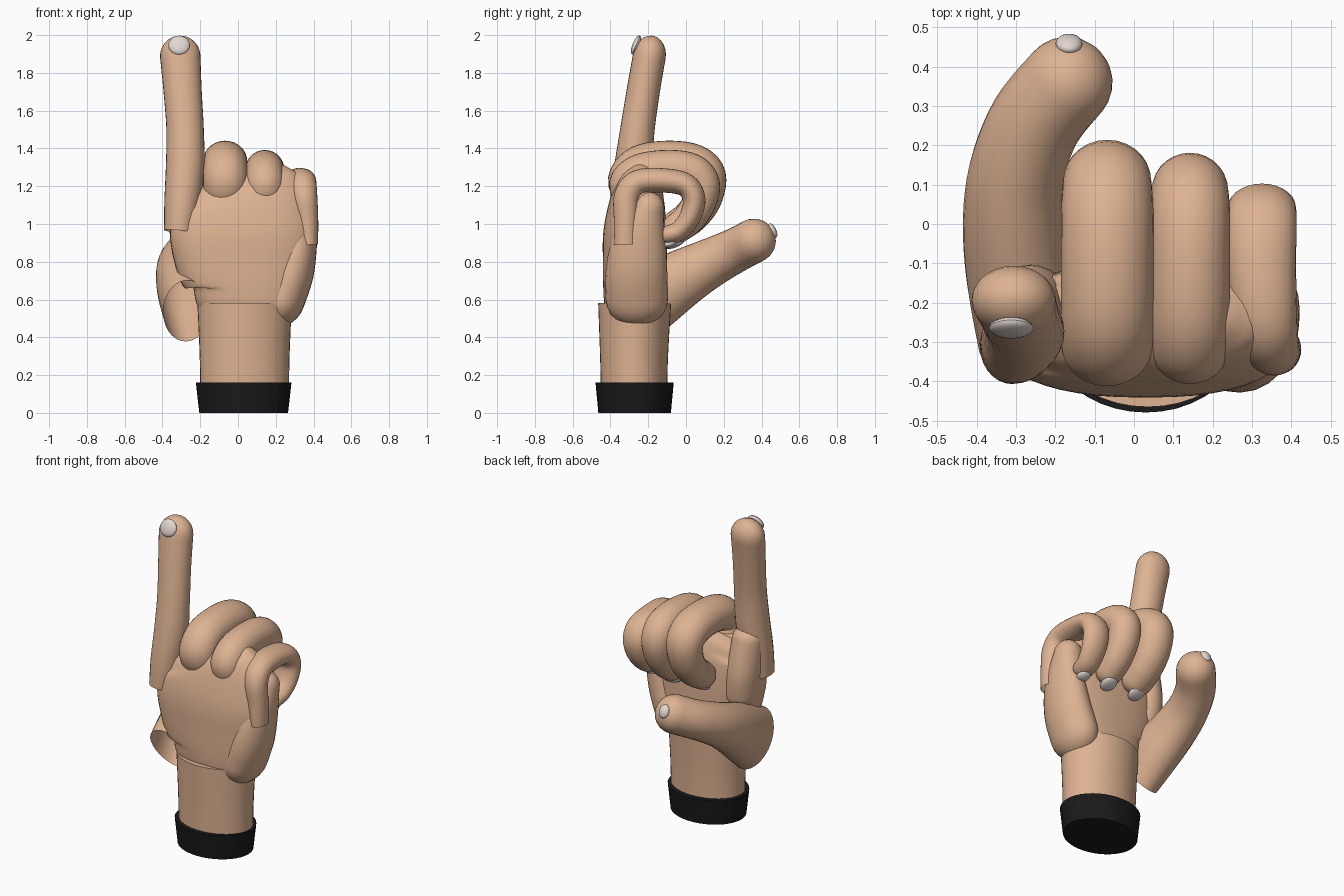
import bpy, bmesh, math
from mathutils import Vector, Matrix


def material(name, rgb):
    m = bpy.data.materials.new(name)
    m.diffuse_color = (*rgb, 1)
    return m


SKIN = material("skin", (0.73, 0.45, 0.29))
NAIL = material("nail", (0.76, 0.68, 0.64))
BLACK = material("black_cuff", (0.010, 0.010, 0.010))


def finish(name, bm, mat, angle=40):
    bmesh.ops.recalc_face_normals(bm, faces=bm.faces)
    me = bpy.data.meshes.new(name)
    bm.to_mesh(me)
    bm.free()
    me.materials.append(mat)
    me.shade_smooth()
    me.set_sharp_from_angle(angle=math.radians(angle))
    ob = bpy.data.objects.new(name, me)
    bpy.context.collection.objects.link(ob)
    return ob


def spline(pts, steps):
    """Smooth samples through rows of x, y, z, half width, half depth."""
    p = [pts[0]] + list(pts) + [pts[-1]]
    out = []
    for i in range(1, len(p) - 2):
        for s in range(steps):
            t = s / steps
            out.append([0.5 * (2 * b + (c - a) * t + (2 * a - 5 * b + 4 * c - d) * t * t
                               + (3 * b - a - 3 * c + d) * t ** 3)
                        for a, b, c, d in zip(p[i - 1], p[i], p[i + 1], p[i + 2])])
    return out + [list(pts[-1])]


def tube(name, pts, mat=SKIN, end_cap=0.0, start_cap=0.0, flat=False,
         power=2.0, steps=5, sides=28):
    """Sweep an oval along a path; ends are rounded, flat or open."""
    rows = spline(pts, steps)
    pos = [Vector(r[:3]) for r in rows]
    n = len(rows)
    tan = [(pos[min(i + 1, n - 1)] - pos[max(i - 1, 0)]).normalized() for i in range(n)]
    rings = [(pos[i], tan[i], rows[i][3], rows[i][4]) for i in range(n)]

    def dome(i, length, sign):
        res = []
        for k in range(1, 7):
            a = k / 6 * math.radians(86)
            res.append((pos[i] + tan[i] * (sign * length * math.sin(a)), tan[i],
                        rows[i][3] * math.cos(a), rows[i][4] * math.cos(a)))
        return res

    if end_cap:
        rings += dome(n - 1, end_cap, 1)
    if start_cap:
        rings = dome(0, start_cap, -1)[::-1] + rings
    bm = bmesh.new()
    loops = []
    for c, t, ra, rb in rings:
        side = (Vector((1, 0, 0)) - t * t.x).normalized()
        up = t.cross(side)
        loop = []
        for k in range(sides):
            a = 2 * math.pi * k / sides
            u, v = math.cos(a), math.sin(a)
            u = math.copysign(abs(u) ** (2 / power), u)
            v = math.copysign(abs(v) ** (2 / power), v)
            loop.append(bm.verts.new(c + side * (u * ra) + up * (v * rb)))
        loops.append(loop)
    for a, b in zip(loops, loops[1:]):
        for k in range(sides):
            j = (k + 1) % sides
            bm.faces.new((a[k], a[j], b[j], b[k]))
    if flat or start_cap:
        bm.faces.new(loops[0])
    if flat or end_cap:
        bm.faces.new(loops[-1])
    return finish(name, bm, mat)


def nail(name, loc, normal, width, length):
    """Thin domed oval lying on a fingertip."""
    z = Vector(normal).normalized()
    x = (Vector((1, 0, 0)) - z * z.x).normalized()
    turn = Matrix((x, z.cross(x), z)).transposed().to_4x4()
    bm = bmesh.new()
    bmesh.ops.create_uvsphere(bm, u_segments=20, v_segments=10, radius=1)
    bmesh.ops.scale(bm, vec=(width, length, 0.02), verts=bm.verts)
    bmesh.ops.transform(bm, matrix=Matrix.Translation(loc) @ turn, verts=bm.verts)
    return finish(name, bm, NAIL)


# Cuff and wrist
tube("cuff", [(0.03, -0.272, 0, 0.235, 0.192), (0.03, -0.272, 0.16, 0.253, 0.207)],
     BLACK, flat=True, steps=1, sides=40)
tube("wrist", [(0.035, -0.275, 0.1, 0.235, 0.175), (0.035, -0.275, 0.3, 0.238, 0.18),
               (0.035, -0.272, 0.58, 0.25, 0.193)], flat=True, sides=40)

# Palm body, outer edge of the palm, base of the pointing finger, small knuckle
tube("palm", [(0.03, -0.27, 0.50, 0.21, 0.13), (0.035, -0.27, 0.57, 0.265, 0.16),
              (0.05, -0.27, 0.66, 0.32, 0.168), (0.035, -0.27, 0.80, 0.365, 0.17),
              (0.025, -0.27, 0.95, 0.385, 0.168), (0.015, -0.26, 1.10, 0.365, 0.148),
              (-0.01, -0.25, 1.19, 0.315, 0.115), (-0.03, -0.24, 1.25, 0.24, 0.06)],
     flat=True, power=2.4, sides=48)
tube("palm_edge", [(0.235, -0.26, 0.60, 0.12, 0.165), (0.285, -0.262, 0.75, 0.118, 0.163),
                   (0.32, -0.245, 0.92, 0.1, 0.14), (0.335, -0.20, 1.08, 0.085, 0.085)],
     start_cap=0.145, end_cap=0.09)
tube("index_base", [(-0.25, -0.22, 0.86, 0.10, 0.11), (-0.265, -0.22, 1.0, 0.10, 0.115),
                    (-0.275, -0.245, 1.2, 0.095, 0.10)], start_cap=0.1, end_cap=0.08)
tube("small_knuckle", [(0.235, -0.27, 1.1, 0.075, 0.08), (0.245, -0.27, 1.22, 0.062, 0.075)],
     end_cap=0.065)

# Pointing finger
tube("index_finger", [(-0.31, -0.312, 0.96, 0.082, 0.095), (-0.295, -0.30, 1.12, 0.095, 0.102),
                      (-0.28, -0.28, 1.3, 0.102, 0.1), (-0.28, -0.257, 1.5, 0.099, 0.091),
                      (-0.293, -0.227, 1.7, 0.101, 0.088), (-0.306, -0.194, 1.89, 0.107, 0.087)],
     end_cap=0.108)
nail("index_nail", (-0.312, -0.264, 1.947), (0, -0.9, 0.36), 0.057, 0.054)

# Curled fingers: x, half width, half depth, then the curl as y, z pairs
curled = {
    "middle": (-0.068, 0.117, 0.108, [(-0.27, 1.15), (-0.305, 1.235), (-0.24, 1.31),
               (-0.1, 1.333), (0.04, 1.315), (0.11, 1.25), (0.09, 1.13), (0.025, 1.04),
               (-0.05, 0.985)]),
    "ring": (0.142, 0.102, 0.10, [(-0.27, 1.14), (-0.308, 1.21), (-0.24, 1.272),
             (-0.1, 1.292), (0.025, 1.275), (0.085, 1.21), (0.067, 1.11), (0.012, 1.025),
             (-0.05, 0.975)]),
}
for name, (x, w, d, curl) in curled.items():
    last = len(curl) - 1
    rows = [(x, y, z, w * (1 - 0.18 * max(0, i - 4) / (last - 4)),
             d * (1 - 0.2 * max(0, i - 4) / (last - 4))) for i, (y, z) in enumerate(curl)]
    tube(name + "_finger", rows, start_cap=0.07, end_cap=0.085)
    nail(name + "_nail", (x, curl[-1][0] - 0.01, curl[-1][1] - 0.08),
         (0, 0.35, -0.9), 0.05, 0.055)

# Little finger with an open base on the outside of the palm
tube("little_finger", [(0.372, -0.318, 0.89, 0.052, 0.062), (0.365, -0.318, 1.02, 0.06, 0.064),
                       (0.35, -0.312, 1.15, 0.07, 0.068), (0.335, -0.25, 1.222, 0.08, 0.066),
                       (0.325, -0.11, 1.23, 0.087, 0.064), (0.325, 0.0, 1.205, 0.088, 0.062),
                       (0.325, 0.043, 1.13, 0.086, 0.06), (0.322, 0.02, 1.035, 0.08, 0.056),
                       (0.315, -0.035, 0.965, 0.072, 0.052), (0.31, -0.085, 0.945, 0.068, 0.05)],
     end_cap=0.06)
nail("little_nail", (0.31, -0.09, 0.896), (0, 0.25, -0.95), 0.04, 0.045)

# Thumb with an open base, bending behind the hand
tube("thumb", [(-0.272, -0.29, 0.54, 0.125, 0.195), (-0.29, -0.14, 0.64, 0.135, 0.175),
               (-0.305, 0.0, 0.725, 0.13, 0.15), (-0.298, 0.13, 0.795, 0.122, 0.13),
               (-0.25, 0.26, 0.86, 0.118, 0.118), (-0.17, 0.36, 0.912, 0.116, 0.117)],
     end_cap=0.115)
nail("thumb_nail", (-0.165, 0.458, 0.965), (0.03, 0.87, 0.42), 0.034, 0.042)
